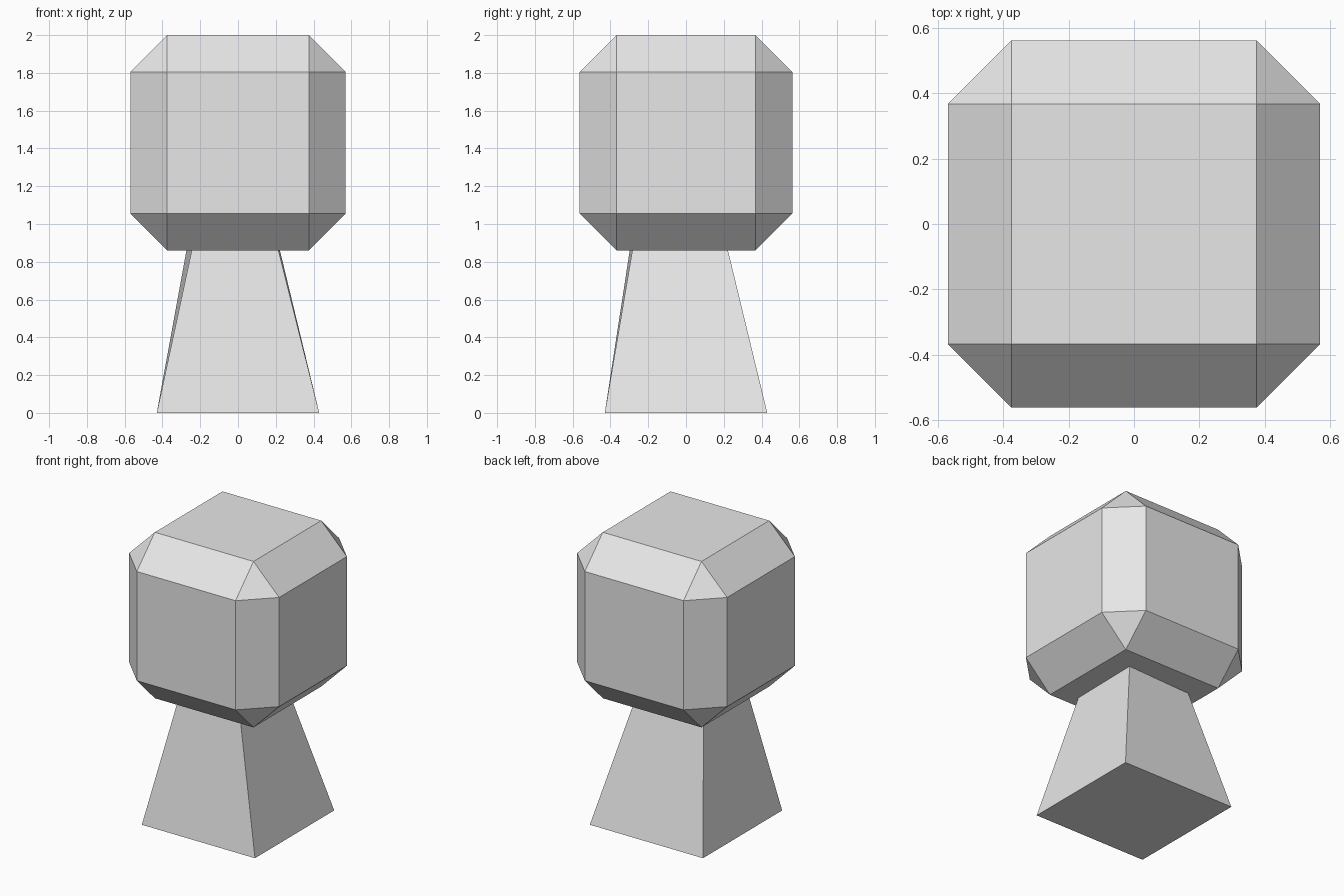
import bpy
import bmesh

cube = bpy.data.objects.get("Cube")
if cube:
    bpy.data.objects.remove(cube, do_unlink=True)

grey = bpy.data.materials.new("light grey")
grey.use_nodes = True
colour = (0.8, 0.8, 0.8, 1)
grey.diffuse_color = colour
for node in grey.node_tree.nodes:
    if node.type == "BSDF_PRINCIPLED":
        node.inputs["Base Color"].default_value = colour


def add_object(name, bm):
    bmesh.ops.recalc_face_normals(bm, faces=bm.faces)
    mesh = bpy.data.meshes.new(name)
    bm.to_mesh(mesh)
    bm.free()
    mesh.materials.append(grey)
    obj = bpy.data.objects.new(name, mesh)
    bpy.context.scene.collection.objects.link(obj)
    return obj


# Head: a block with every edge cut at 45 degrees
bm = bmesh.new()
bmesh.ops.create_cube(bm, size=1)
bmesh.ops.scale(bm, vec=(1.14, 1.125, 1.14), verts=bm.verts)
bmesh.ops.translate(bm, vec=(0, 0, 1.43), verts=bm.verts)
bmesh.ops.bevel(bm, geom=bm.edges[:], offset=0.195, offset_type="OFFSET",
                segments=1, affect="EDGES", clamp_overlap=True)
add_object("head", bm)

# Pedestal: square foot with a slightly uneven, tapered top tucked into the head
foot = 0.43
head_bottom = 0.86
top_z = 0.9
corners = {(-1, -1): (-0.245, -0.298), (1, -1): (0.214, -0.284),
           (1, 1): (0.222, 0.222), (-1, 1): (-0.273, 0.2)}
bm = bmesh.new()
lower, upper = [], []
for (sx, sy), (tx, ty) in corners.items():
    bx, by = sx * foot, sy * foot
    t = top_z / head_bottom
    lower.append(bm.verts.new((bx, by, 0)))
    upper.append(bm.verts.new((bx + (tx - bx) * t, by + (ty - by) * t, top_z)))
bm.faces.new(lower[::-1])
bm.faces.new(upper)
for i in range(4):
    j = (i + 1) % 4
    bm.faces.new((lower[i], lower[j], upper[j], upper[i]))
add_object("pedestal", bm)
